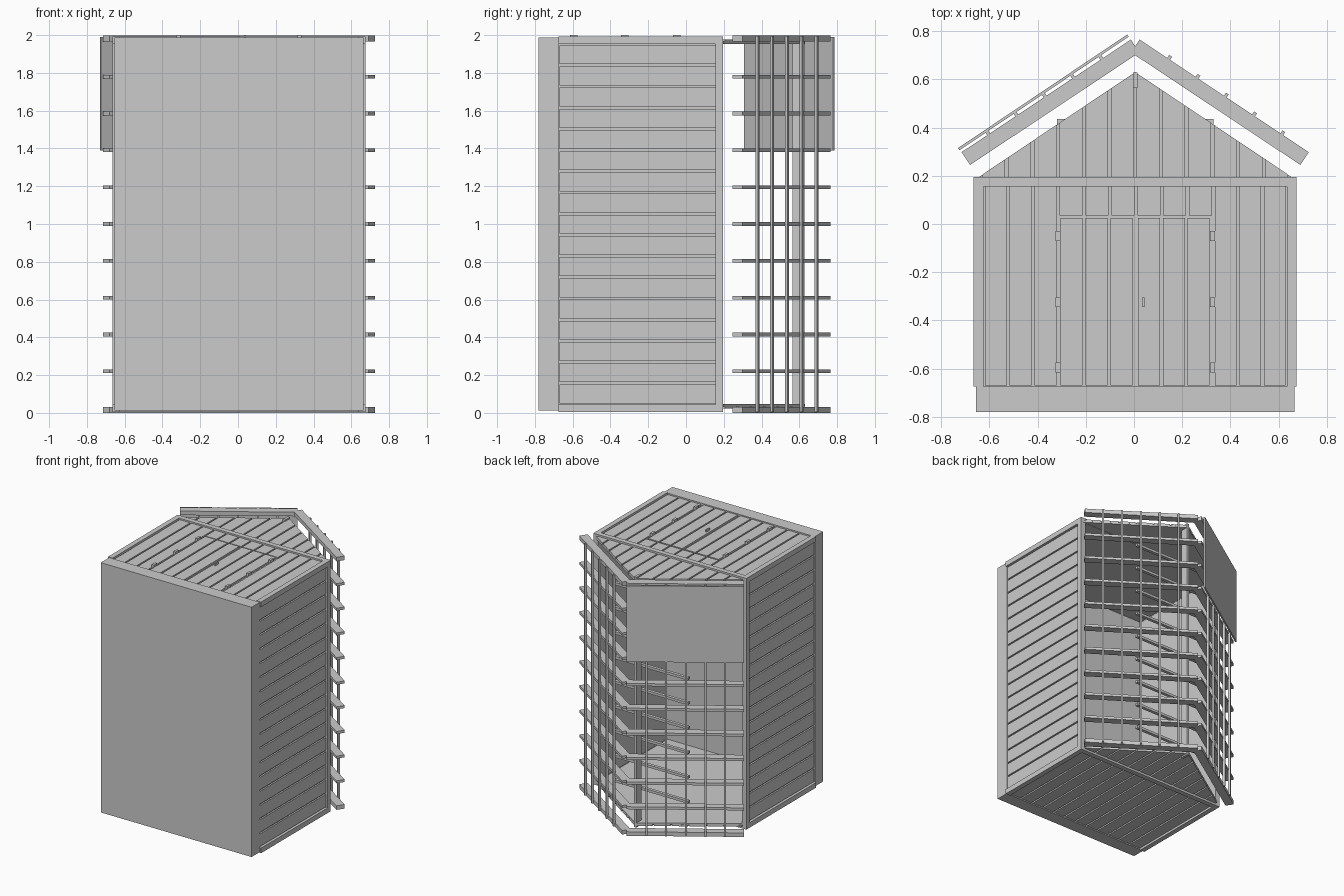
import bpy, bmesh, math
from mathutils import Vector

old = bpy.data.objects.get("Cube")
if old:
    bpy.data.objects.remove(old, do_unlink=True)

grey = bpy.data.materials.new("plain grey")
grey.use_nodes = True
COLOUR = (0.6, 0.6, 0.6, 1)
grey.diffuse_color = COLOUR
grey.node_tree.nodes["Principled BSDF"].inputs["Base Color"].default_value = COLOUR

CX = 0.005             # centre line of the shed
SIDES = (-1, 1)
Z0, Z1 = 0.005, 1.992  # rear and door end of the walls
GAP = 0.012            # groove between boards


def prism(bm, pts, z0, z1):
    """Extrude an x-y outline from z0 to z1."""
    face = bm.faces.new([bm.verts.new((x, y, z0)) for x, y in pts])
    out = bmesh.ops.extrude_face_region(bm, geom=[face])
    verts = [v for v in out["geom"] if isinstance(v, bmesh.types.BMVert)]
    bmesh.ops.translate(bm, verts=verts, vec=(0, 0, z1 - z0))


def box(bm, x0, x1, y0, y1, z0, z1):
    prism(bm, [(x0, y0), (x1, y0), (x1, y1), (x0, y1)], z0, z1)


def finish(name, bm):
    bmesh.ops.recalc_face_normals(bm, faces=bm.faces)
    mesh = bpy.data.meshes.new(name)
    bm.to_mesh(mesh)
    bm.free()
    mesh.materials.append(grey)
    obj = bpy.data.objects.new(name, mesh)
    bpy.context.collection.objects.link(obj)
    return obj


def boards(a, b, count):
    """Start and end of evenly spaced boards between a and b."""
    step = (b - a) / count
    return [(a + i * step + GAP / 2, a + (i + 1) * step - GAP / 2) for i in range(count)]


def gable_y(x):
    return 0.63 - 0.67 * abs(x - CX)


# Foundation slab
bm = bmesh.new()
box(bm, -0.655, 0.665, -0.78, -0.675, 0.012, 1.988)
finish("foundation_slab", bm)

# Corner posts and top plates
bm = bmesh.new()
for s in SIDES:
    x0, x1 = sorted((CX + s * 0.63, CX + s * 0.67))
    for z in (Z0, Z1 - 0.04):
        box(bm, x0, x1, -0.675, 0.155, z, z + 0.04)
    box(bm, x0, x1, 0.155, 0.195, Z0, Z1)
for z in (Z0, Z1 - 0.04):
    box(bm, CX - 0.63, CX + 0.63, 0.155, 0.195, z, z + 0.04)
finish("wall_frame", bm)

# Boarded side walls
for s, name in zip(SIDES, ("right_wall", "left_wall")):
    bm = bmesh.new()
    x0, x1 = sorted((CX + s * 0.632, CX + s * 0.644))
    box(bm, x0, x1, -0.675, 0.155, 0.045, 1.952)
    x0, x1 = sorted((CX + s * 0.644, CX + s * 0.656))
    for a, b in boards(0.045, 1.952, 17):
        box(bm, x0, x1, -0.67, 0.155, a, b)
    finish(name, bm)

# Rear wall
bm = bmesh.new()
box(bm, CX - 0.63, CX + 0.63, -0.675, 0.155, 0.029, 0.041)
for a, b in boards(CX - 0.63, CX + 0.63, 12):
    box(bm, a, b, -0.67, 0.155, 0.017, 0.029)
finish("rear_wall", bm)

# Front wall, boarded around the doorway
bm = bmesh.new()
box(bm, CX - 0.63, CX + 0.63, -0.675, 0.155, 1.956, 1.968)
for a, b in boards(CX - 0.63, CX - 0.32, 3) + boards(CX + 0.325, CX + 0.63, 3):
    box(bm, a, b, -0.67, 0.155, 1.968, 1.98)
for a, b in boards(CX - 0.32, CX + 0.325, 6):
    box(bm, a, b, 0.035, 0.155, 1.968, 1.98)
finish("front_wall", bm)

# Double doors with hinges and a handle
for s, name in zip(SIDES, ("right_door", "left_door")):
    bm = bmesh.new()
    x0, x1 = sorted((CX + s * 0.005, CX + s * 0.315))
    for a, b in boards(x0, x1, 3):
        box(bm, a, b, -0.67, 0.025, 1.968, 1.982)
    finish(name, bm)
    bm = bmesh.new()
    for y in (-0.05, -0.325, -0.595):
        hx = CX + s * 0.32
        box(bm, hx - 0.01, hx + 0.01, y - 0.02, y + 0.02, 1.975, 2.0)
    finish(name + "_hinges", bm)
bm = bmesh.new()
box(bm, 0.033, 0.043, -0.345, -0.305, 1.98, 2.0)
finish("door_handle", bm)

# Boarded gables
for name, back, out in (("rear_gable", 0.034, -1), ("front_gable", 1.966, 1)):
    bm = bmesh.new()
    tri = [(CX - 0.648, 0.195), (CX + 0.648, 0.195), (CX, 0.63)]
    prism(bm, tri, *sorted((back, back - out * 0.012)))
    for a, b in boards(CX - 0.64, CX + 0.64, 12):
        top = [(b, max(gable_y(b), 0.197)), (a, max(gable_y(a), 0.197))]
        prism(bm, [(a, 0.195), (b, 0.195)] + top, *sorted((back, back + out * 0.012)))
    finish(name, bm)

# Ridge beam
bm = bmesh.new()
box(bm, CX - 0.01, CX + 0.01, 0.565, 0.628, 0.01, 1.99)
finish("ridge_beam", bm)

# Rafter pairs and tie beams
rafters, ties = bmesh.new(), bmesh.new()
for i in range(11):
    z = 0.025 + i * 0.195
    z0, z1 = z - 0.01, z + 0.01
    if i == 0:
        z0, z1 = 0.0, 0.032
    if i == 10:
        z0, z1 = 1.966, 1.998
    for s in SIDES:
        outline = [(0, 0.70), (0.685, 0.245), (0.72, 0.298), (0.018, 0.765), (0, 0.737)]
        prism(rafters, [(CX + s * x, y) for x, y in outline], z0, z1)
    if 0 < i < 10:
        box(ties, CX - 0.325, CX + 0.325, 0.41, 0.435, z0, z1)
finish("rafters", rafters)
finish("tie_beams", ties)

# Roof battens lying along the rafters
SLOPE = Vector((0.702, -0.467)).normalized()
NORMAL = Vector((-SLOPE.y, SLOPE.x))
for s, name in zip(SIDES, ("right_battens", "left_battens")):
    bm = bmesh.new()
    for i in range(5):
        base = Vector((0.018, 0.765)) + SLOPE * (0.145 + i * 0.141)
        pts = [base + SLOPE * u + NORMAL * v
               for u, v in ((-0.007, -0.002), (0.007, -0.002), (0.007, 0.015), (-0.007, 0.015))]
        prism(bm, [(CX + s * p.x, p.y) for p in pts], 0.005, 1.995)
    finish(name, bm)

# Single roof sheet on one slope
bm = bmesh.new()
prism(bm, [(-0.73, 0.315), (-0.724, 0.306), (-0.022, 0.777), (-0.028, 0.786)], 1.388, 1.99)
finish("roof_sheet", bm)
